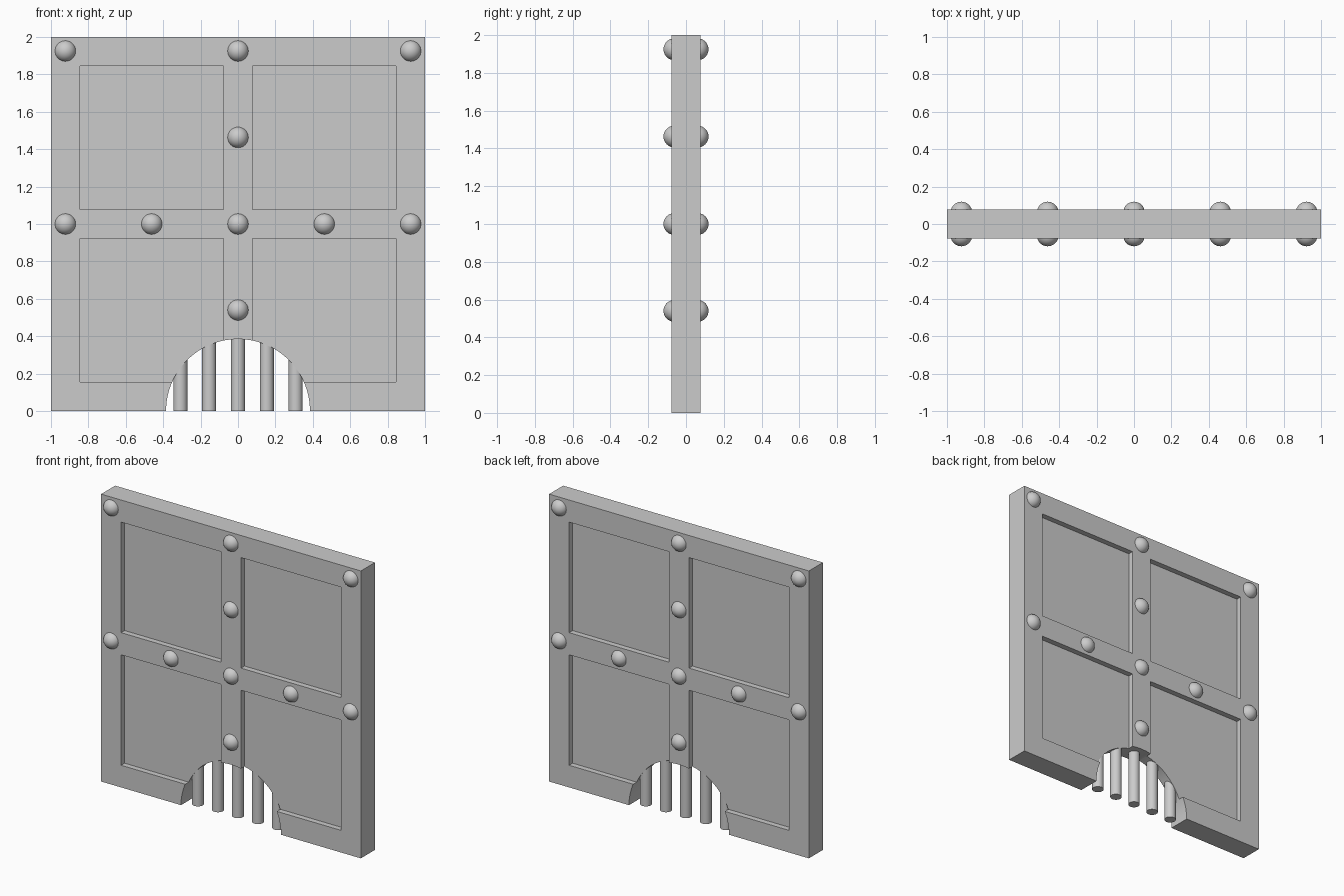
import bpy, bmesh, math
from mathutils import Matrix, Vector

if "Cube" in bpy.data.objects:
    bpy.data.objects.remove(bpy.data.objects["Cube"])

T = 0.077          # half thickness of the door
RECESS = 0.0385    # panel face distance from the centre plane
ARCH_R = 0.385

grey = bpy.data.materials.new("light_grey")
grey.diffuse_color = (0.6, 0.6, 0.6, 1)
grey.use_nodes = True
grey.node_tree.nodes["Principled BSDF"].inputs["Base Color"].default_value = grey.diffuse_color


def make(name, bm, smooth=False):
    me = bpy.data.meshes.new(name)
    bm.to_mesh(me)
    bm.free()
    me.materials.append(grey)
    ob = bpy.data.objects.new(name, me)
    bpy.context.collection.objects.link(ob)
    if smooth:
        shade(ob)
    return ob


def shade(ob):
    bpy.ops.object.select_all(action='DESELECT')
    ob.select_set(True)
    bpy.context.view_layer.objects.active = ob
    bpy.ops.object.shade_smooth_by_angle(angle=math.radians(30))


def box(bm, x0, x1, y0, y1, z0, z1):
    mid = Vector(((x0 + x1) / 2, (y0 + y1) / 2, (z0 + z1) / 2))
    size = Matrix.Diagonal((x1 - x0, y1 - y0, z1 - z0, 1))
    bmesh.ops.create_cube(bm, size=1, matrix=Matrix.Translation(mid) @ size)


def cut(ob, cutter):
    mod = ob.modifiers.new("cut", 'BOOLEAN')
    mod.operation = 'DIFFERENCE'
    mod.solver = 'EXACT'
    mod.object = cutter
    bpy.context.view_layer.objects.active = ob
    bpy.ops.object.modifier_apply(modifier=mod.name)
    bpy.data.objects.remove(cutter)


# Door slab
bm = bmesh.new()
box(bm, -1, 1, -T, T, 0, 2)
door = make("door_slab", bm)

# Four recessed panels on both faces
bm = bmesh.new()
for side in (-1, 1):
    y0, y1 = sorted((side * RECESS, side * 0.2))
    for x0, x1 in ((-0.846, -0.077), (0.077, 0.846)):
        for z0, z1 in ((0.154, 0.923), (1.077, 1.846)):
            box(bm, x0, x1, y0, y1, z0, z1)
cut(door, make("panel_cutter", bm))

# Arched opening at the bottom
bm = bmesh.new()
bmesh.ops.create_cone(bm, cap_ends=True, segments=64, radius1=ARCH_R, radius2=ARCH_R,
                      depth=0.6, matrix=Matrix.Rotation(math.pi / 2, 4, 'X'))
cut(door, make("arch_cutter", bm))
shade(door)

# Vertical bars in the opening, ending just inside the door
bm = bmesh.new()
for i in range(-2, 3):
    x = i * 0.154
    r = 0.0375
    inner = max(abs(x) - r, 0)
    h = math.sqrt(ARCH_R ** 2 - inner ** 2) + 0.015
    bmesh.ops.create_cone(bm, cap_ends=True, segments=32, radius1=r, radius2=r,
                          depth=h, matrix=Matrix.Translation((x, 0, h / 2)))
make("bars", bm, True)

# Round studs on both faces
spots = [(x, 1.925) for x in (-0.923, 0, 0.923)]
spots += [(x, 1.0) for x in (-0.923, -0.4615, 0, 0.4615, 0.923)]
spots += [(0, 1.463), (0, 0.54)]
bm = bmesh.new()
for x, z in spots:
    for side in (-1, 1):
        m = Matrix.Translation((x, side * 0.0615, z)) @ Matrix.Rotation(math.pi / 2, 4, 'X')
        bmesh.ops.create_uvsphere(bm, u_segments=32, v_segments=16, radius=0.0577, matrix=m)
make("studs", bm, True)
